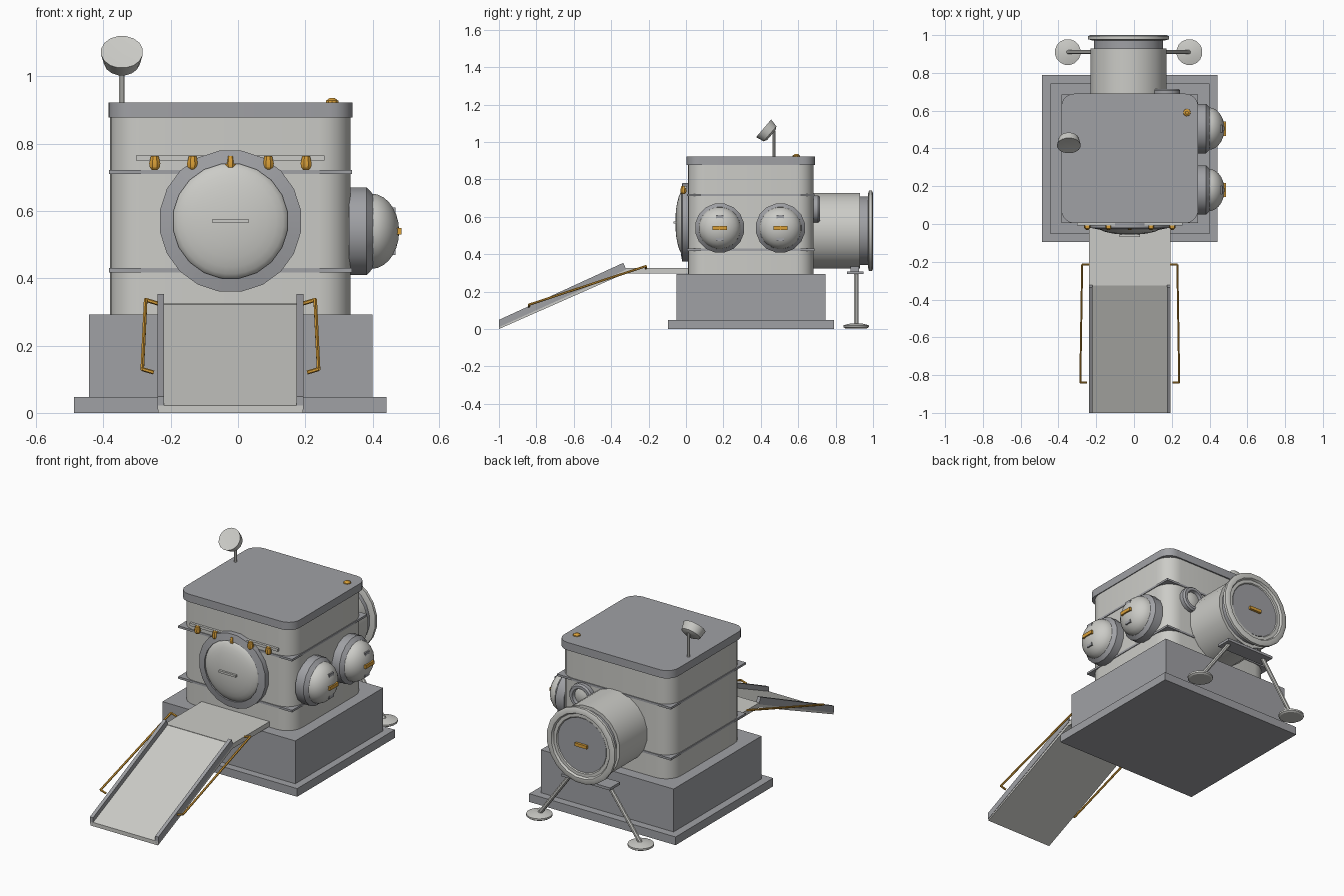
import bpy, bmesh, math
from mathutils import Matrix, Vector

cube = bpy.data.objects.get("Cube")
if cube:
    bpy.data.objects.remove(cube, do_unlink=True)

CX = -0.0225  # symmetry plane of the hut


def material(name, rgb):
    m = bpy.data.materials.new(name)
    m.use_nodes = True
    m.diffuse_color = (*rgb, 1)
    m.node_tree.nodes["Principled BSDF"].inputs["Base Color"].default_value = (*rgb, 1)
    return m


LIGHT = material("warm light grey", (0.60, 0.60, 0.57))
GREY = material("mid grey", (0.35, 0.355, 0.375))
GOLD = material("amber", (0.70, 0.35, 0.04))


def finish(bm, name, mat, smooth=False):
    bmesh.ops.recalc_face_normals(bm, faces=bm.faces[:])
    me = bpy.data.meshes.new(name)
    bm.to_mesh(me)
    bm.free()
    me.materials.append(mat)
    ob = bpy.data.objects.new(name, me)
    bpy.context.collection.objects.link(ob)
    if smooth:
        bpy.ops.object.select_all(action='DESELECT')
        ob.select_set(True)
        bpy.context.view_layer.objects.active = ob
        bpy.ops.object.shade_smooth_by_angle(angle=math.radians(30))
    return ob


def box(name, lo, hi, mat, radius=0):
    """Box between two corners, with optional rounded vertical edges."""
    lo, hi = Vector(lo), Vector(hi)
    bm = bmesh.new()
    bmesh.ops.create_cube(bm, size=1)
    for v in bm.verts:
        v.co = (lo + hi) / 2 + v.co * (hi - lo)
    if radius:
        edges = [e for e in bm.edges if abs(e.verts[0].co.z - e.verts[1].co.z) > 1e-4]
        bmesh.ops.bevel(bm, geom=edges, offset=radius, segments=5, profile=0.5, affect='EDGES')
    return finish(bm, name, mat, bool(radius))


def lathe(name, profile, origin, axis, mat, sides=20):
    """Turn (radius, height) points around an axis; end points are capped."""
    bm = bmesh.new()
    rings = []
    for r, h in profile:
        if r < 1e-5:
            rings.append([bm.verts.new((0, 0, h))])
            continue
        angles = [(i + 0.5) * math.tau / sides for i in range(sides)]
        rings.append([bm.verts.new((r * math.cos(a), r * math.sin(a), h)) for a in angles])
    for a, b in zip(rings, rings[1:]):
        for i in range(sides):
            j = (i + 1) % sides
            if len(b) == 1:
                bm.faces.new((a[i], a[j], b[0]))
            else:
                bm.faces.new((a[i], a[j], b[j], b[i]))
    for ring in (rings[0], rings[-1]):
        if len(ring) > 1:
            bm.faces.new(ring)
    rot = Vector(axis).to_track_quat('Z', 'Y').to_matrix().to_4x4()
    bm.transform(Matrix.Translation(origin) @ rot)
    return finish(bm, name, mat, True)


def rod(name, a, b, r, mat, sides=8):
    d = Vector(b) - Vector(a)
    return lathe(name, [(r, 0), (r, d.length)], a, d, mat, sides)


def dome(r, height, base=0.0, steps=7):
    arc = [(i / steps) * math.pi / 2 for i in range(steps + 1)]
    return [(r * math.cos(t), base + height * math.sin(t)) for t in arc]


def prism(name, yz, x0, x1, mat):
    bm = bmesh.new()
    f = bm.faces.new([bm.verts.new((x0, y, z)) for y, z in yz])
    new = bmesh.ops.extrude_face_region(bm, geom=[f])["geom"]
    verts = [v for v in new if isinstance(v, bmesh.types.BMVert)]
    bmesh.ops.translate(bm, verts=verts, vec=(x1 - x0, 0, 0))
    return finish(bm, name, mat)


# Foundation and cabin
box("base_plate", (-0.487, -0.095, 0), (0.442, 0.79, 0.047), GREY)
box("plinth", (-0.443, -0.052, 0.04), (0.40, 0.745, 0.293), GREY)
box("cabin", (-0.38, 0.01, 0.293), (0.335, 0.682, 0.89), LIGHT, 0.095)
box("roof", (-0.385, 0.004, 0.878), (0.34, 0.69, 0.923), GREY, 0.07)
for name, z in (("lower_ledge", 0.424), ("upper_ledge", 0.716)):
    box(name, (-0.384, 0.006, z - 0.006), (0.339, 0.686, z + 0.006), GREY)

# Front hatch
front = (CX, 0.01, 0.57)
lathe("front_hatch_ring", [(0.212, 0), (0.212, 0.03), (0.172, 0.038), (0.172, 0.0)],
      front, (0, -1, 0), GREY)
lathe("front_hatch_dome", dome(0.175, 0.047, 0.02), front, (0, -1, 0), LIGHT, 32)
box("front_hatch_handle", (CX - 0.054, -0.068, 0.564), (CX + 0.054, -0.05, 0.576), LIGHT)

# Row of lamps above the front hatch
box("lamp_bar", (CX - 0.28, -0.008, 0.75), (CX + 0.28, 0.006, 0.765), LIGHT)
for i in range(-2, 3):
    lathe(f"lamp_{i + 3}", [(0.009, 0), (0.016, 0.008), (0.018, 0.02), (0.012, 0.042)],
          (CX + i * 0.1125, -0.014, 0.722), (0, 0, 1), GOLD, 8)

# Two domed side hatches
for label, y in (("front", 0.18), ("rear", 0.505)):
    at = (0.33, y, 0.54)
    lathe(f"{label}_side_ring", [(0.133, 0), (0.133, 0.052), (0.112, 0.072), (0.1, 0.072)],
          at, (1, 0, 0), GREY, 16)
    lathe(f"{label}_side_dome", dome(0.113, 0.083, 0.066), at, (1, 0, 0), LIGHT, 24)
    box(f"{label}_side_handle", (0.465, y - 0.038, 0.53), (0.486, y + 0.038, 0.55), GOLD)
    for s in (-1, 1):
        z = 0.54 + s * 0.06
        box(f"{label}_side_catch_{s + 2}", (0.44, y - 0.02, z - 0.01),
            (0.468, y + 0.02, z + 0.01), GREY)

# Rear docking module
rear = (CX - 0.006, 0, 0.525)
lathe("rear_module", [(0.204, 0.67), (0.204, 0.93)], rear, (0, 1, 0), LIGHT)
lathe("rear_neck", [(0.185, 0.92), (0.185, 0.978)], rear, (0, 1, 0), GREY)
lathe("rear_flange", [(0.195, 0.972), (0.217, 0.978), (0.217, 0.994), (0.205, 1.0),
                      (0.185, 1.0), (0.178, 0.988), (0.16, 0.988), (0.155, 0.98)],
      rear, (0, 1, 0), LIGHT)
lathe("rear_door", [(0.155, 0.97), (0.155, 0.983)], rear, (0, 1, 0), GREY)
box("rear_handle", (rear[0] - 0.038, 0.98, 0.516), (rear[0] + 0.038, 0.997, 0.534), GOLD)

# Rear porthole
port = (0.172, 0.678, 0.642)
lathe("porthole_ring", [(0.074, 0), (0.074, 0.028), (0.066, 0.038), (0.05, 0.038), (0.045, 0.02)],
      port, (0, 1, 0), GREY, 16)
lathe("porthole_glass", dome(0.046, 0.015, 0.019, 3), port, (0, 1, 0), LIGHT, 16)

# Rear support: bracket, splayed legs and round feet
box("support_bracket", (rear[0] - 0.155, 0.86, 0.293), (rear[0] + 0.155, 0.95, 0.308), GREY)
box("support_saddle", (rear[0] - 0.07, 0.88, 0.305), (rear[0] + 0.07, 0.925, 0.335), GREY)
for side, s in (("left", 1), ("right", -1)):
    foot = (rear[0] + s * 0.322, 0.91, 0.0)
    rod(f"{side}_leg", (rear[0] + s * 0.12, 0.91, 0.298), (foot[0], 0.91, 0.02), 0.012, LIGHT)
    lathe(f"{side}_foot", [(0.06, 0.004), (0.069, 0.01), (0.069, 0.02), (0.03, 0.03)],
          foot, (0, 0, 1), LIGHT, 16)

# Landing, ramp, kerbs and handrails
box("landing", (CX - 0.215, -0.325, 0.297), (CX + 0.215, 0.03, 0.325), LIGHT)
prism("ramp", [(-0.32, 0.325), (-1, 0.022), (-1, 0), (-0.32, 0.3)], CX - 0.215, CX + 0.215, LIGHT)
for side, s in (("left", 1), ("right", -1)):
    prism(f"{side}_kerb", [(-0.335, 0.354), (-1, 0.049), (-1, 0.01), (-0.32, 0.318)],
          CX + s * 0.197, CX + s * 0.217, GREY)
    path = [(0.215, -0.215, 0.325), (0.252, -0.215, 0.336),
            (0.262, -0.84, 0.13), (0.228, -0.84, 0.12)]
    pts = [(CX + s * x, y, z) for x, y, z in path]
    for i in range(3):
        rod(f"{side}_handrail_{i + 1}", pts[i], pts[i + 1], 0.006, GOLD, 6)

# Roof dish and beacon
rod("dish_mast", (-0.345, 0.47, 0.92), (-0.345, 0.47, 1.06), 0.009, LIGHT)
lathe("dish", [(0.035, -0.055), (0.054, -0.045), (0.063, 0), (0.058, 0), (0, -0.006)],
      (-0.345, 0.415, 1.073), (0, -0.76, 0.65), LIGHT, 16)
lathe("beacon", [(0.02, 0), (0.019, 0.006), (0.008, 0.014)], (0.28, 0.59, 0.922), (0, 0, 1), GOLD, 10)
